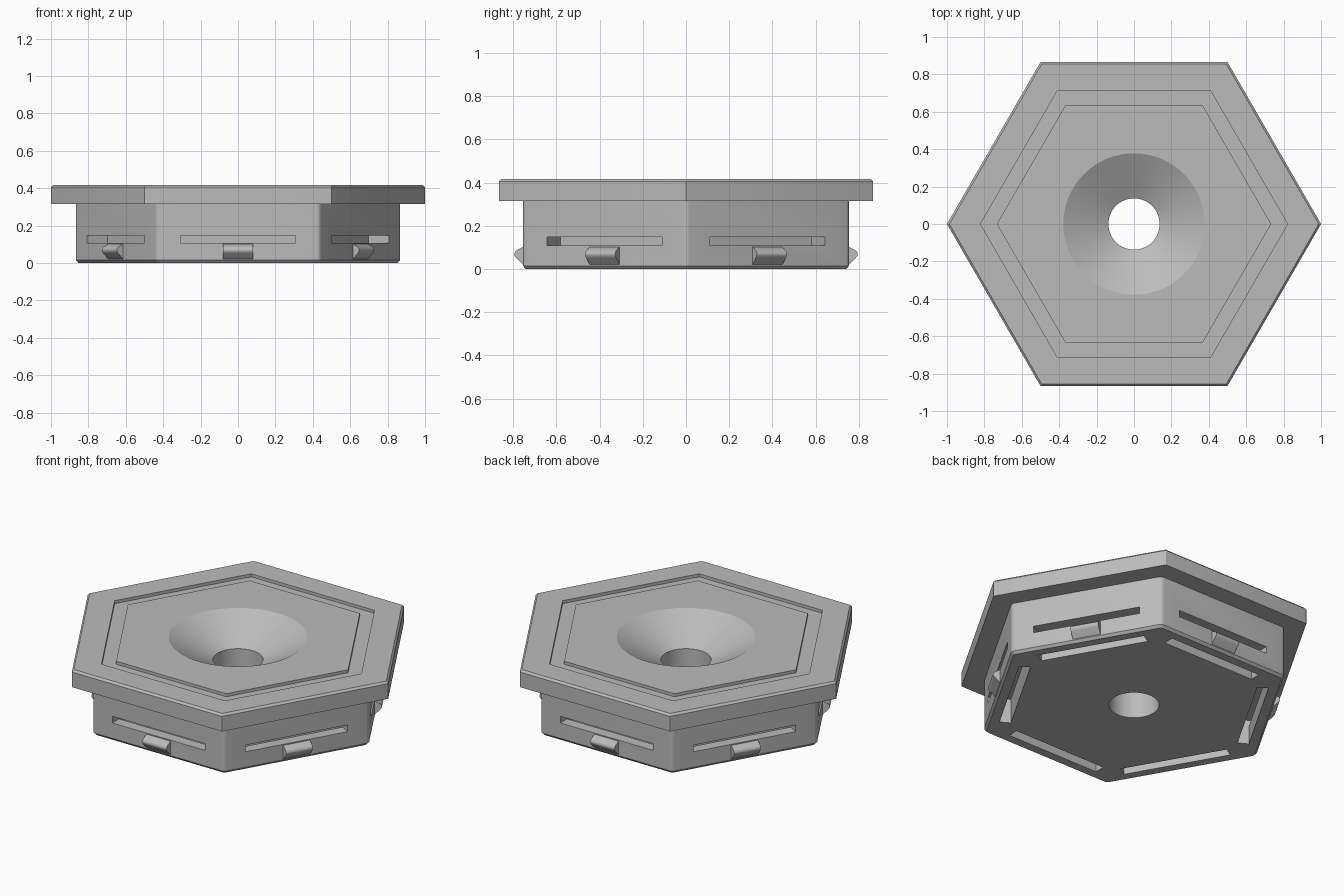
import bpy
import bmesh
from math import cos, sin, pi, radians
from mathutils import Vector, Matrix

if "Cube" in bpy.data.objects:
    bpy.data.objects.remove(bpy.data.objects["Cube"], do_unlink=True)

grey = bpy.data.materials.new("light grey plastic")
grey.use_nodes = True
COLOUR = (0.5, 0.5, 0.5, 1)
grey.diffuse_color = COLOUR
grey.node_tree.nodes["Principled BSDF"].inputs["Base Color"].default_value = COLOUR


def make_object(name, bm):
    bmesh.ops.recalc_face_normals(bm, faces=bm.faces)
    mesh = bpy.data.meshes.new(name)
    bm.to_mesh(mesh)
    bm.free()
    mesh.materials.append(grey)
    obj = bpy.data.objects.new(name, mesh)
    bpy.context.collection.objects.link(obj)
    return obj


def loft(name, rings):
    """Closed solid through a stack of rings with equal point counts."""
    bm = bmesh.new()
    loops = [[bm.verts.new(p) for p in ring] for ring in rings]
    n = len(loops[0])
    for low, high in zip(loops, loops[1:]):
        for i in range(n):
            j = (i + 1) % n
            bm.faces.new((low[i], low[j], high[j], high[i]))
    bm.faces.new(loops[0][::-1])
    bm.faces.new(loops[-1])
    return make_object(name, bm)


def hexagon(apothem, z, round_radius, steps=4):
    """Hexagon with rounded corners; corners lie on the x axis."""
    reach = (apothem - round_radius) / cos(pi / 6)
    points = []
    for k in range(6):
        a = k * pi / 3
        for s in range(steps + 1):
            b = a + (s / steps - 0.5) * pi / 3
            points.append((reach * cos(a) + round_radius * cos(b),
                           reach * sin(a) + round_radius * sin(b), z))
    return points


def circle(radius, z, n=64):
    return [(radius * cos(2 * pi * i / n), radius * sin(2 * pi * i / n), z)
            for i in range(n)]


def side_prism(name, profile, half_width, side):
    """Radial (r, z) profile extruded along one side of the hexagon."""
    turn = Matrix.Rotation(pi / 6 + side * pi / 3, 3, "Z")
    rings = [[turn @ Vector((r, y, z)) for r, z in profile]
             for y in (-half_width, half_width)]
    return loft(name, rings)


def smooth(obj, angle=28):
    bpy.ops.object.select_all(action="DESELECT")
    obj.select_set(True)
    bpy.context.view_layer.objects.active = obj
    bpy.ops.object.shade_smooth_by_angle(angle=radians(angle))


def cut(obj, cutter):
    mod = obj.modifiers.new("cut", "BOOLEAN")
    mod.operation = "DIFFERENCE"
    mod.solver = "EXACT"
    mod.object = cutter
    bpy.context.view_layer.objects.active = obj
    bpy.ops.object.modifier_apply(modifier=mod.name)
    bpy.data.objects.remove(cutter, do_unlink=True)


# Hexagonal plug with a wide flange and a shallow groove in its top
TOP = 0.418
plug = loft("flanged_plug", [hexagon(*ring) for ring in (
    (0.742, 0, 0.025), (0.755, 0.015, 0.03), (0.755, 0.315, 0.03),
    (0.866, 0.315, 0.003), (0.866, 0.406, 0.003), (0.855, TOP, 0.003),
    (0.711, TOP, 0.003), (0.711, 0.4, 0.003),
    (0.635, 0.4, 0.003), (0.635, TOP, 0.003))])

# Conical recess and through hole
cut(plug, loft("recess_cutter", [
    circle(0.137, -0.1), circle(0.137, 0.285),
    circle(0.378, TOP), circle(0.378, TOP + 0.1)]))

# Slots that free a spring strip on every side, each with a latch bump
SLOT = ((0.628, -0.05), (0.69, -0.05), (0.69, 0.108),
        (0.85, 0.108), (0.85, 0.148), (0.628, 0.148))
BUMP = ((0.72, 0.018), (0.752, 0.018), (0.786, 0.052), (0.793, 0.061),
        (0.795, 0.07), (0.792, 0.079), (0.784, 0.087), (0.755, 0.102),
        (0.72, 0.102))
for side in range(6):
    cut(plug, side_prism("slot_cutter", SLOT, 0.308, side))
    smooth(side_prism(f"latch_bump_{side + 1}", BUMP, 0.08, side), 40)
smooth(plug)
